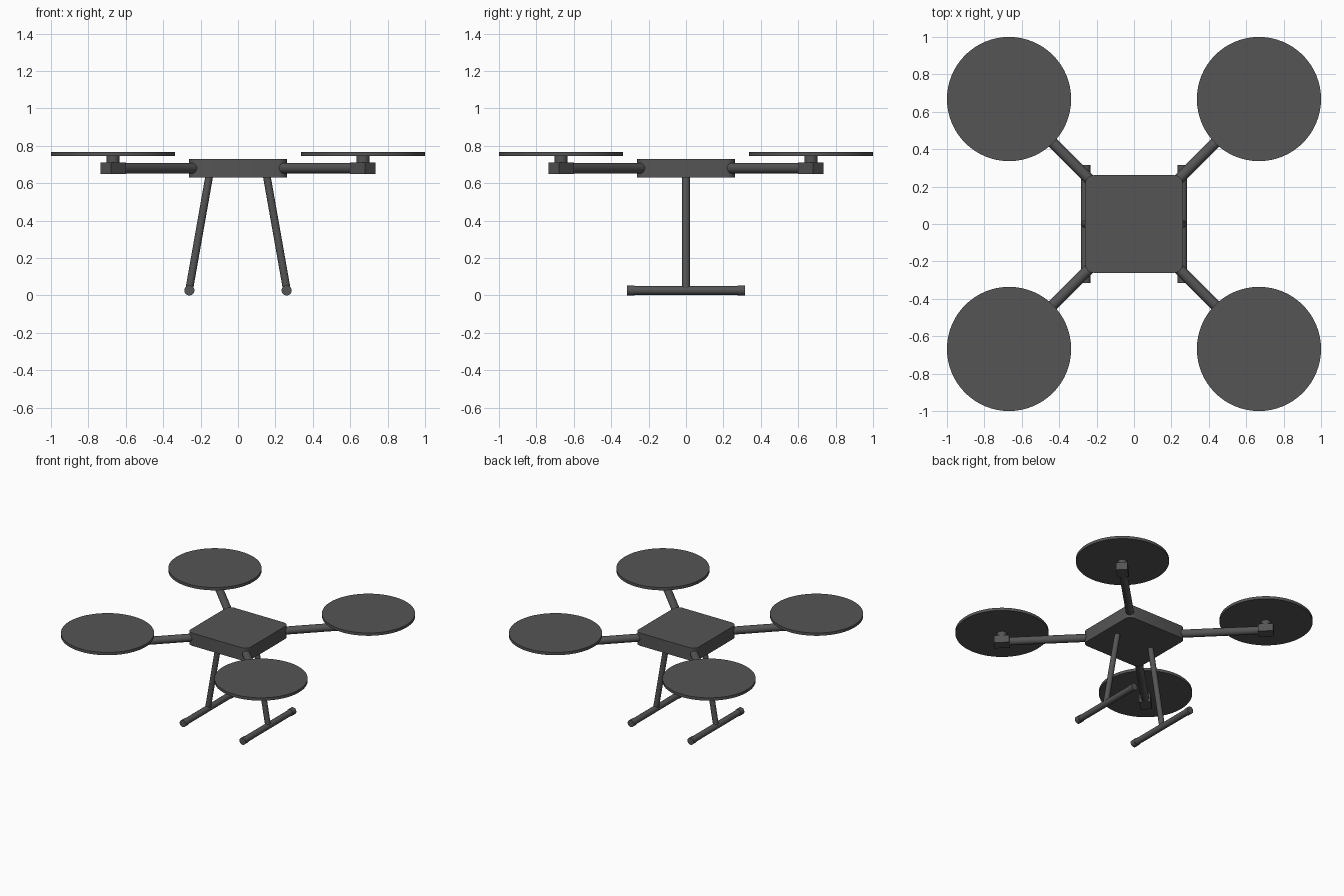
import bpy, bmesh, math
from mathutils import Vector

if "Cube" in bpy.data.objects:
    bpy.data.objects.remove(bpy.data.objects["Cube"])

dark = bpy.data.materials.new("dark_grey")
dark.diffuse_color = (0.09, 0.09, 0.09, 1)
dark.use_nodes = True
dark.node_tree.nodes["Principled BSDF"].inputs["Base Color"].default_value = dark.diffuse_color


def finish(ob, name):
    ob.name = name
    ob.data.materials.append(dark)
    bpy.ops.object.shade_smooth_by_angle(angle=math.radians(35))
    return ob


def rod(name, a, b, r, sides=24):
    a, b = Vector(a), Vector(b)
    d = b - a
    bpy.ops.mesh.primitive_cylinder_add(vertices=sides, radius=r, depth=d.length, location=(a + b) / 2)
    ob = bpy.context.object
    ob.rotation_euler = d.to_track_quat('Z', 'Y').to_euler()
    return finish(ob, name)


def block(name, loc, size, rot=0.0, corner=0.0):
    """Box; corner rounds its upright edges only."""
    bpy.ops.mesh.primitive_cube_add(size=1, location=loc)
    ob = bpy.context.object
    ob.scale = size
    bpy.ops.object.transform_apply(location=False, rotation=False, scale=True)
    ob.rotation_euler.z = rot
    if corner:
        bm = bmesh.new()
        bm.from_mesh(ob.data)
        upright = [e for e in bm.edges if abs(e.verts[0].co.z - e.verts[1].co.z) > 1e-4]
        bmesh.ops.bevel(bm, geom=upright, offset=corner, segments=4, profile=0.5, affect='EDGES')
        bm.to_mesh(ob.data)
        bm.free()
    return finish(ob, name)


# central body
block("body", (0, 0, 0.68), (0.522, 0.522, 0.1), corner=0.045)

# four arms, each with a mount, motor and rotor disc
P = 0.668
for sx, side in ((-1, "left"), (1, "right")):
    for sy, end in ((-1, "front"), (1, "back")):
        tag = f"{end}_{side}"
        x, y = sx * P, sy * P
        rod(f"arm_{tag}", (sx * 0.15, sy * 0.15, 0.68), (x, y, 0.68), 0.029)
        block(f"motor_mount_{tag}", (x, y, 0.68), (0.11, 0.082, 0.06), rot=math.atan2(sy, sx))
        rod(f"motor_{tag}", (x, y, 0.66), (x, y, 0.75), 0.035)
        rod(f"rotor_disc_{tag}", (x, y, 0.745), (x, y, 0.767), 0.332, 64)

    # landing leg and skid with end caps
    fx = sx * 0.26
    rod(f"leg_{side}", (sx * 0.15, 0, 0.66), (sx * 0.263, 0, 0.02), 0.0205)
    rod(f"skid_{side}", (fx, -0.31, 0.027), (fx, 0.31, 0.027), 0.0235)
    for sy, end in ((-1, "front"), (1, "back")):
        rod(f"skid_cap_{end}_{side}", (fx, sy * 0.275, 0.027), (fx, sy * 0.315, 0.027), 0.027)
